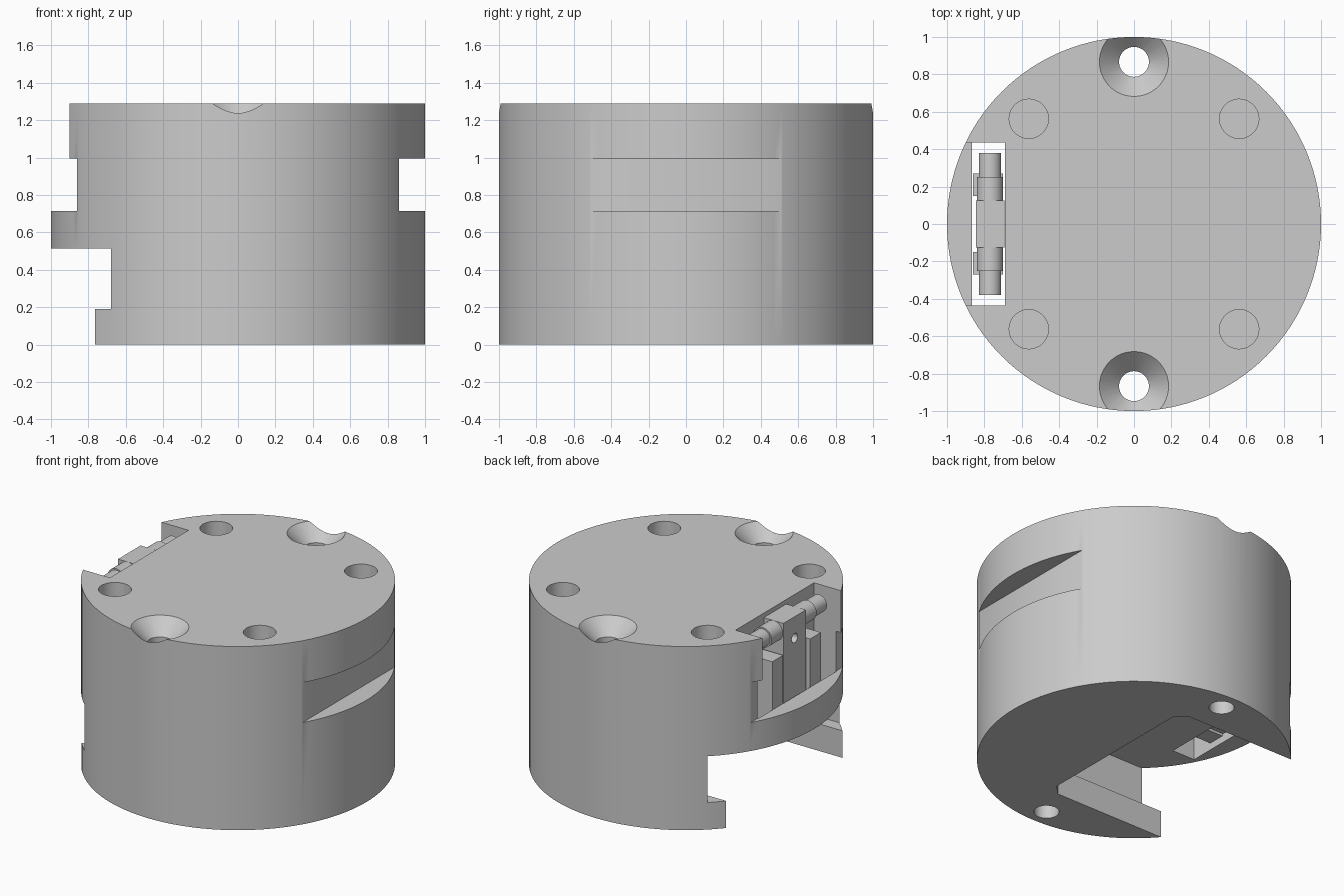
import bpy, bmesh, math
from mathutils import Matrix

cube = bpy.data.objects.get("Cube")
if cube:
    bpy.data.objects.remove(cube, do_unlink=True)

H = 1.29
grey = bpy.data.materials.new("plain_grey")
grey.use_nodes = True
color = (0.6, 0.6, 0.6, 1)
grey.diffuse_color = color
grey.node_tree.nodes["Principled BSDF"].inputs["Base Color"].default_value = color


def finish(name, bm):
    bmesh.ops.recalc_face_normals(bm, faces=bm.faces)
    mesh = bpy.data.meshes.new(name)
    bm.to_mesh(mesh)
    bm.free()
    mesh.materials.append(grey)
    obj = bpy.data.objects.new(name, mesh)
    bpy.context.collection.objects.link(obj)
    return obj


def prism(name, outline, z0, z1):
    bm = bmesh.new()
    face = bm.faces.new([bm.verts.new((x, y, z0)) for x, y in outline])
    out = bmesh.ops.extrude_face_region(bm, geom=[face])
    top = [v for v in out["geom"] if isinstance(v, bmesh.types.BMVert)]
    bmesh.ops.translate(bm, verts=top, vec=(0, 0, z1 - z0))
    return finish(name, bm)


def box(name, x0, x1, y0, y1, z0, z1):
    return prism(name, [(x0, y0), (x1, y0), (x1, y1), (x0, y1)], z0, z1)


def cylinder(name, center, r0, r1, depth, sides=48, axis="Z"):
    bm = bmesh.new()
    turn = {"Z": Matrix(), "X": Matrix.Rotation(math.pi / 2, 4, "Y"),
            "Y": Matrix.Rotation(math.pi / 2, 4, "X")}[axis]
    bmesh.ops.create_cone(bm, cap_ends=True, segments=sides, radius1=r0,
                          radius2=r1, depth=depth,
                          matrix=Matrix.Translation(center) @ turn)
    return finish(name, bm)


def activate(obj):
    bpy.ops.object.select_all(action="DESELECT")
    obj.select_set(True)
    bpy.context.view_layer.objects.active = obj


def cut(obj, cutter):
    activate(obj)
    mod = obj.modifiers.new("cut", "BOOLEAN")
    mod.operation = "DIFFERENCE"
    mod.solver = "EXACT"
    mod.object = cutter
    bpy.ops.object.modifier_apply(modifier=mod.name)
    bpy.data.objects.remove(cutter, do_unlink=True)


def smooth(obj):
    activate(obj)
    bpy.ops.object.shade_smooth_by_angle(angle=math.radians(30))


def channel(end, half, z0, z1, c=0.07):
    # channel open towards -x, with chamfered inner corners
    return prism("channel_cutter", [(-1.2, -half), (end - c, -half), (end, c - half),
                                    (end, half - c), (end - c, half), (-1.2, half)], z0, z1)


# Round body
body = cylinder("body", (0, 0, H / 2), 1, 1, H, 128)

# T-shaped mounting channel underneath
cut(body, channel(0.16, 0.645, -0.1, 0.3))
cut(body, channel(0.25, 0.733, 0.19, 0.515))

# Grip slots on both sides
for s in (-1, 1):
    x0, x1 = sorted((s * 0.86, s * 1.2))
    cut(body, box("slot_cutter", x0, x1, -0.6, 0.6, 0.715, 0.995))

# Latch pocket and the opening through its floor
cut(body, box("pocket_cutter", -1.2, -0.69, -0.436, 0.436, 0.715, H + 0.1))
cut(body, box("opening_cutter", -0.865, -0.69, -0.436, 0.436, 0.4, 0.8))

# Countersunk through holes
for s in (-1, 1):
    y = s * 0.867
    cut(body, cylinder("hole_cutter", (0, y, H / 2), 0.08, 0.08, H + 0.4))
    cut(body, cylinder("sink_cutter", (0, y, H - 0.04), 0.06, 0.23, 0.17))

# Blind holes in the top
for sx in (-1, 1):
    for sy in (-1, 1):
        cut(body, cylinder("blind_cutter", (sx * 0.5625, sy * 0.5625, H),
                           0.105, 0.105, 0.8))
smooth(body)

# Latch lever with a cross hole
lever = box("latch_lever", -0.845, -0.692, -0.125, 0.125, 0.56, 1.26)
cut(lever, cylinder("lever_cutter", (-0.82, 0, 1.11), 0.033, 0.033, 0.16, 24, "X"))
smooth(lever)

# Pivot pin, bushings and shoulder blocks
smooth(cylinder("pivot_pin", (-0.77, 0, 1.19), 0.06, 0.06, 0.76, 32, "Y"))
for side, s in (("left", 1), ("right", -1)):
    smooth(cylinder(side + "_bushing", (-0.77, s * 0.185, 1.19), 0.07, 0.07, 0.13, 32, "Y"))
    y0, y1 = sorted((s * 0.15, s * 0.27))
    box(side + "_shoulder", -0.86, -0.7, y0, y1, 0.56, 1.05)
